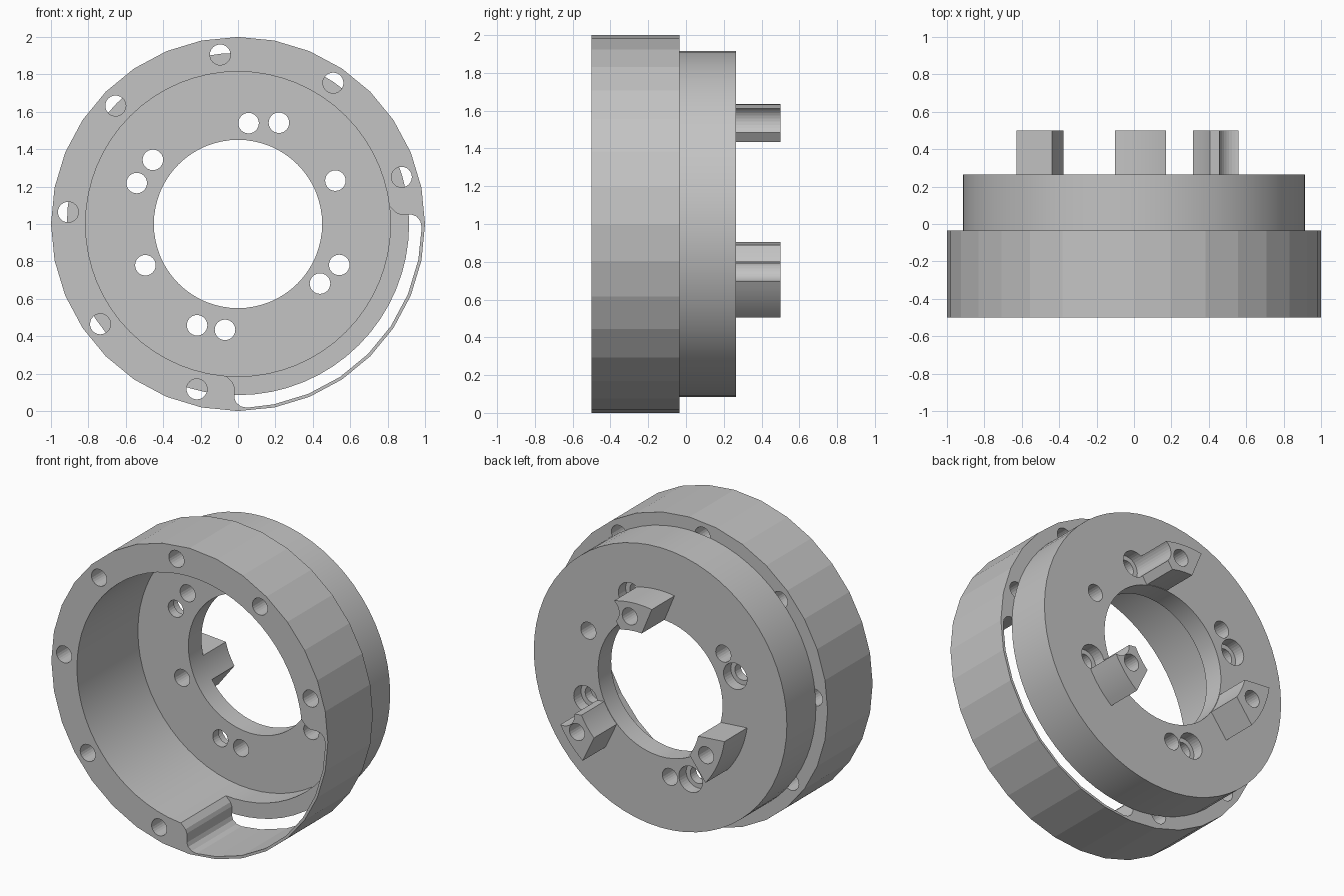
import bpy
import bmesh
from math import radians, sin, cos

if "Cube" in bpy.data.objects:
    bpy.data.objects.remove(bpy.data.objects["Cube"])

grey = bpy.data.materials.new("machined grey")
grey.use_nodes = True
colour = (0.55, 0.55, 0.55, 1)
grey.diffuse_color = colour
grey.node_tree.nodes["Principled BSDF"].inputs["Base Color"].default_value = colour

AXIS_Z = 1.0
RING_FRONT, RING_BACK = -0.5, -0.035
PLATE_FRONT, PLATE_BACK = 0.13, 0.265
LUG_BACK = 0.5


def polar(r, degrees):
    a = radians(degrees)
    return r * cos(a), r * sin(a)


def circle(r, sides, centre=(0, 0)):
    spots = (polar(r, 360 * i / sides) for i in range(sides))
    return [(centre[0] + x, centre[1] + z) for x, z in spots]


def prism(name, outline, y0, y1):
    """Extrude an outline around the main axis from y0 to y1."""
    bm = bmesh.new()
    face = bm.faces.new([bm.verts.new((x, y0, z + AXIS_Z)) for x, z in outline])
    new = bmesh.ops.extrude_face_region(bm, geom=[face])["geom"]
    moved = [v for v in new if isinstance(v, bmesh.types.BMVert)]
    bmesh.ops.translate(bm, verts=moved, vec=(0, y1 - y0, 0))
    bmesh.ops.recalc_face_normals(bm, faces=bm.faces)
    mesh = bpy.data.meshes.new(name)
    bm.to_mesh(mesh)
    bm.free()
    mesh.materials.append(grey)
    obj = bpy.data.objects.new(name, mesh)
    bpy.context.collection.objects.link(obj)
    return obj


def cut(obj, outline, y0, y1):
    """Subtract a prism and bake the result."""
    cutter = prism("cutter", outline, y0, y1)
    cutter.hide_render = True
    mod = obj.modifiers.new("cut", "BOOLEAN")
    mod.operation, mod.solver, mod.object = "DIFFERENCE", "EXACT", cutter
    graph = bpy.context.evaluated_depsgraph_get()
    graph.update()
    result = bpy.data.meshes.new_from_object(obj.evaluated_get(graph))
    obj.modifiers.clear()
    obj.data = result
    bpy.data.objects.remove(cutter)


# Front ring with its bore
ring = prism("housing_ring", circle(1, 32), RING_FRONT, RING_BACK)
cut(ring, circle(0.815, 64), -1, 1)

# Pocket leaving a thin outer wall, with rounded ends
END = [(0.72, 0.06), (0.8, 0.055), (0.82, 0.035), (0.845, 0.01), (0.87, 0),
       (0.93, 0), (0.955, -0.01), (0.975, -0.035), (0.982, -0.07)]
lower_end = [(-(w + 0.02), -u) for u, w in END]
upper_end = [(u, w + 0.05) for u, w in reversed(END)]
outer_wall = [polar(0.983, 11.25 * k) for k in range(-7, 0)]
cut(ring, lower_end + outer_wall + upper_end, -1, 1)

# Seven holes round the ring
for i in range(7):
    cut(ring, circle(0.055, 24, polar(0.91, 16 + 40 * i)), -1, 1)

# Rear drum closed by a plate with a large central opening
drum = prism("rear_drum", circle(0.915, 64), RING_BACK, PLATE_BACK)
cut(drum, circle(0.815, 64), -1, PLATE_FRONT)
cut(drum, circle(0.45, 64), -1, 1)

lug_holes = [circle(0.055, 24, polar(0.542, a)) for a in (84, 204, 324)]
plain_holes = [circle(0.055, 24, polar(0.57, a)) for a in (24, 143, 263)]
screw_spots = [polar(0.584, 68 + 90 * i) for i in range(4)]
for hole in lug_holes + plain_holes:
    cut(drum, hole, -1, 1)
for spot in screw_spots:
    cut(drum, circle(0.055, 24, spot), -1, 1)
    cut(drum, circle(0.085, 32, spot), 0.19, 1)

# Three tapered lugs, hollowed where a screw head sits beside them
for i, hole in enumerate(lug_holes):
    mid = 84 + 120 * i
    outer = [polar(0.635, mid + 15.3 * k / 4) for k in range(-4, 5)]
    inner = [polar(0.452, mid - 9.8 * k / 4) for k in range(-4, 5)]
    lug = prism("lug_%d" % (i + 1), outer + inner, PLATE_BACK, LUG_BACK)
    cut(lug, hole, -1, 1)
    for spot in screw_spots:
        cut(lug, circle(0.085, 32, spot), 0.19, 1)

# Flat outer facets stay crisp, finely divided bores are smooth
for obj in bpy.context.collection.objects:
    if obj.type == "MESH" and grey.name in obj.data.materials:
        bpy.ops.object.select_all(action="DESELECT")
        obj.select_set(True)
        bpy.context.view_layer.objects.active = obj
        bpy.ops.object.shade_smooth_by_angle(angle=radians(8))
